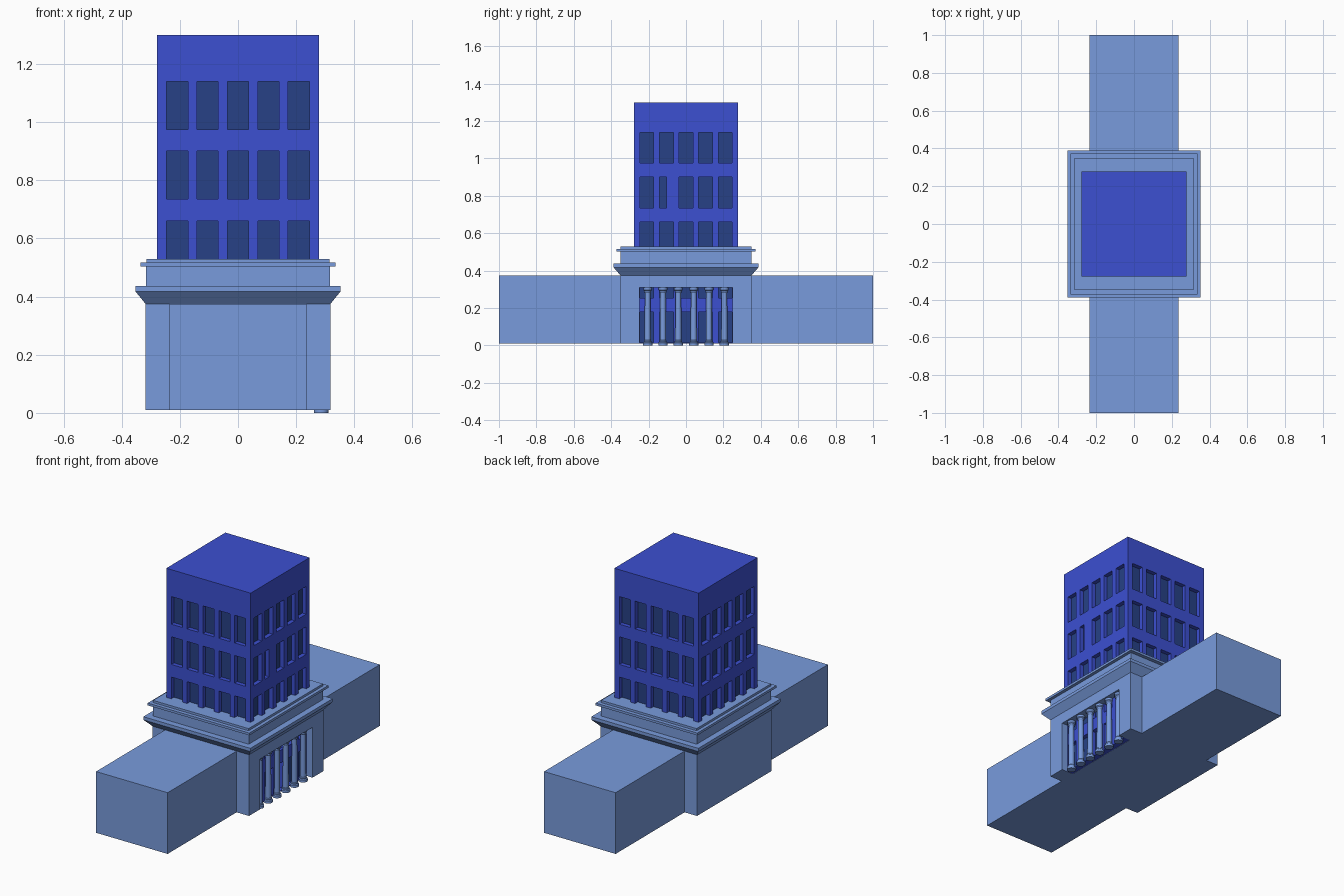
import bpy, bmesh, math
from mathutils import Matrix, Vector

if "Cube" in bpy.data.objects:
    bpy.data.objects.remove(bpy.data.objects["Cube"])


def material(name, rgb):
    m = bpy.data.materials.new(name)
    m.diffuse_color = (*rgb, 1)
    m.use_nodes = True
    m.node_tree.nodes["Principled BSDF"].inputs["Base Color"].default_value = m.diffuse_color
    return m


STONE = material("pale_blue", (0.19, 0.33, 0.72))
WALL = material("royal_blue", (0.045, 0.08, 0.64))
PANE = material("navy_pane", (0.02, 0.053, 0.24))


def finish(bm, name, *mats):
    bmesh.ops.remove_doubles(bm, verts=bm.verts, dist=1e-5)
    bmesh.ops.recalc_face_normals(bm, faces=bm.faces)
    me = bpy.data.meshes.new(name)
    bm.to_mesh(me)
    bm.free()
    ob = bpy.data.objects.new(name, me)
    bpy.context.collection.objects.link(ob)
    for m in mats:
        me.materials.append(m)
    return ob


def loft(bm, rings):
    """Skin a stack of closed rings and cap both ends."""
    loops = [[bm.verts.new(p) for p in r] for r in rings]
    for a, b in zip(loops, loops[1:]):
        for i in range(len(a)):
            j = (i + 1) % len(a)
            bm.faces.new((a[i], a[j], b[j], b[i]))
    bm.faces.new(loops[0])
    bm.faces.new(loops[-1])


def rect(x0, x1, y0, y1, z):
    return [(x0, y0, z), (x1, y0, z), (x1, y1, z), (x0, y1, z)]


def box(name, x0, x1, y0, y1, z0, z1, mat):
    bm = bmesh.new()
    loft(bm, [rect(x0, x1, y0, y1, z) for z in (z0, z1)])
    return finish(bm, name, mat)


# Base block with flared cornice and upper ledge
bm = bmesh.new()
profile = [(0.318, 0.35, 0.01), (0.318, 0.35, 0.375), (0.353, 0.388, 0.418),
           (0.353, 0.388, 0.437), (0.316, 0.35, 0.437), (0.316, 0.35, 0.503),
           (0.335, 0.372, 0.503), (0.335, 0.372, 0.517), (0.315, 0.35, 0.517),
           (0.315, 0.35, 0.53)]
loft(bm, [rect(-x, x, -y, y, z) for x, y, z in profile])
base = finish(bm, "base_block", STONE)

# Portico recess cut into the right side
cutter = box("portico_cutter", 0.24, 0.5, -0.248, 0.248, -0.1, 0.31, STONE)
cutter.hide_render = True
mod = base.modifiers.new("portico", 'BOOLEAN')
mod.operation, mod.solver, mod.object = 'DIFFERENCE', 'EXACT', cutter
bpy.context.view_layer.objects.active = base
bpy.ops.object.modifier_apply(modifier=mod.name)
bpy.data.objects.remove(cutter)

# Side wings
for side, y0, y1 in (("front", -1, -0.35), ("back", 0.35, 1)):
    box(side + "_wing", -0.236, 0.236, y0, y1, 0.01, 0.375, STONE)

# Tower: four walls with recessed windows
H, Z0, Z1, DEPTH = 0.278, 0.011, 1.30, 0.025
cols = [((i - 2) * 0.1045 - 0.0365, (i - 2) * 0.1045 + 0.0365) for i in range(5)]
rows = [(0.015 + 0.24 * k, 0.18 + 0.24 * k) for k in range(5)]
us = [-H] + [u for c in cols for u in c] + [H]
zs = [Z0] + [z for r in rows for z in r] + [Z1]
bm = bmesh.new()


def quad(rot, pts, mi=0):
    f = bm.faces.new([bm.verts.new(rot @ Vector(p)) for p in pts])
    f.material_index = mi


def wall_panel(rot, u0, u1, z0, z1):
    quad(rot, [(u0, -H, z0), (u1, -H, z0), (u1, -H, z1), (u0, -H, z1)])


def window(rot, u0, u1, z0, z1):
    out = [(u0, -H, z0), (u1, -H, z0), (u1, -H, z1), (u0, -H, z1)]
    inn = [(u, -H + DEPTH, z) for u, _, z in out]
    quad(rot, inn, 1)
    for i in range(4):
        j = (i + 1) % 4
        quad(rot, [out[i], out[j], inn[j], inn[i]])


for side in range(4):
    rot = Matrix.Rotation(side * math.pi / 2, 3, 'Z')
    for i in range(len(us) - 1):
        for k in range(len(zs) - 1):
            u0, u1, z0, z1 = us[i], us[i + 1], zs[k], zs[k + 1]
            if i % 2 and k % 2:
                if side == 1 and i == 3 and k == 7:   # one narrow window
                    mid = u0 + 0.038
                    wall_panel(rot, mid, u1, z0, z1)
                    u1 = mid
                window(rot, u0, u1, z0, z1)
            else:
                wall_panel(rot, u0, u1, z0, z1)
for z in (Z0, Z1):
    quad(Matrix.Identity(3), rect(-H, H, -H, H, z))
# Merge coplanar wall panels into clean faces
bmesh.ops.remove_doubles(bm, verts=bm.verts, dist=1e-5)
finish(bm, "tower", WALL, PANE)

# Portico columns with round bases and capitals
col_profile = [(0.025, 0), (0.025, 0.014), (0.020, 0.018), (0.020, 0.024),
               (0.017, 0.028), (0.015, 0.28), (0.019, 0.286), (0.019, 0.292),
               (0.023, 0.297), (0.023, 0.311)]
for n in range(6):
    cy = (n - 2.5) * 0.082
    bm = bmesh.new()
    loft(bm, [[(0.286 + r * math.cos(a), cy + r * math.sin(a), z)
               for a in (math.tau * i / 20 for i in range(20))]
              for r, z in col_profile])
    col = finish(bm, f"column_{n + 1}", STONE)
    bpy.ops.object.select_all(action='DESELECT')
    col.select_set(True)
    bpy.context.view_layer.objects.active = col
    bpy.ops.object.shade_smooth_by_angle(angle=math.radians(30))
